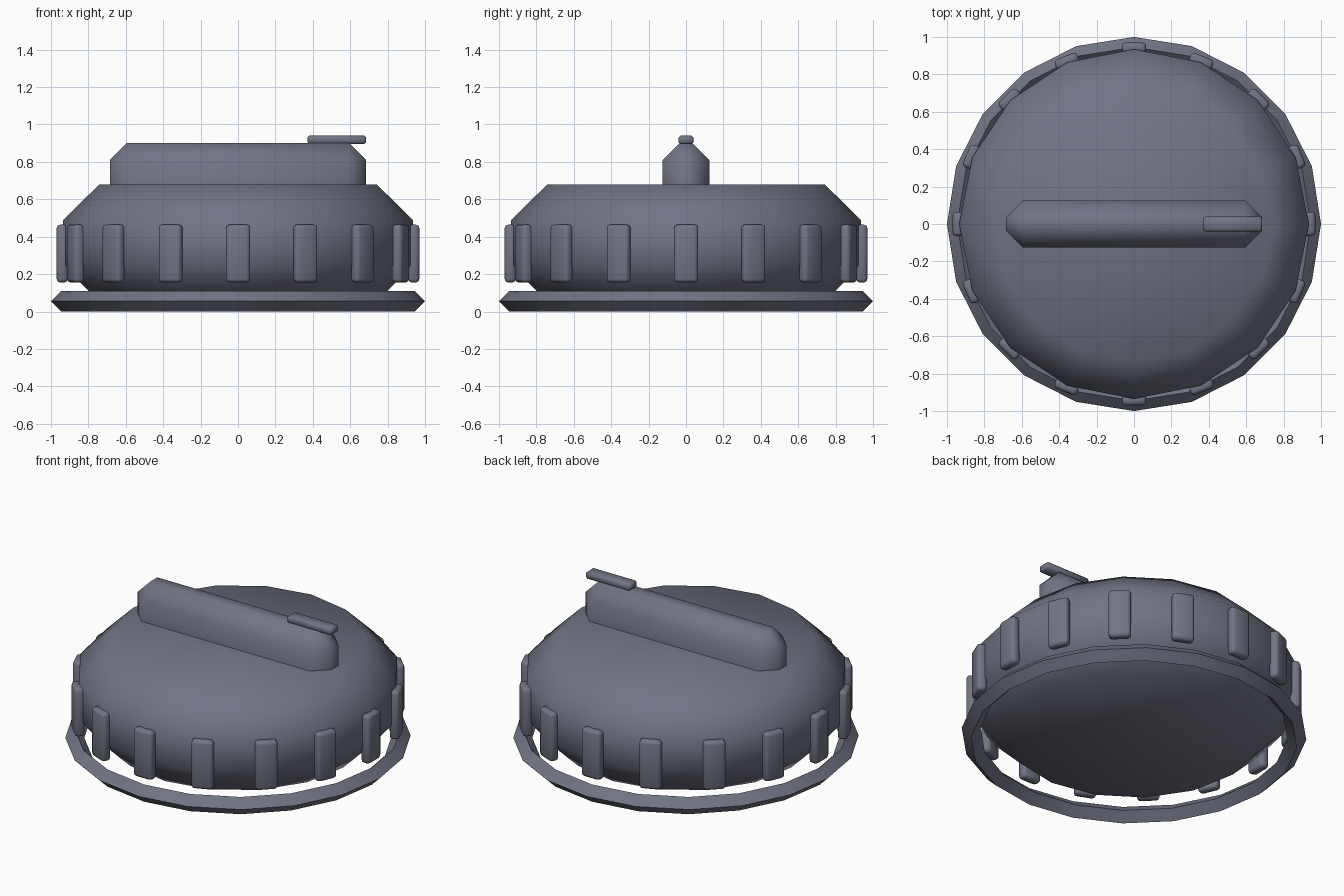
import bpy
import math
from mathutils import Matrix

cube = bpy.data.objects.get("Cube")
if cube:
    bpy.data.objects.remove(cube, do_unlink=True)

slate = bpy.data.materials.new("slate_grey")
slate.use_nodes = True
colour = (0.165, 0.175, 0.23, 1)
slate.diffuse_color = colour
slate.node_tree.nodes["Principled BSDF"].inputs["Base Color"].default_value = colour


def finish(name, bevel=0.0, segments=1, angle=None):
    """Name, bevel and smooth the active object."""
    obj = bpy.context.object
    obj.name = name
    obj.data.materials.append(slate)
    if bevel:
        mod = obj.modifiers.new("Bevel", "BEVEL")
        mod.width = bevel
        mod.segments = segments
        mod.limit_method = "ANGLE"
        mod.angle_limit = math.radians(40)
        bpy.ops.object.modifier_apply(modifier=mod.name)
    if angle is None:
        bpy.ops.object.shade_smooth()
    else:
        bpy.ops.object.shade_smooth_by_angle(angle=math.radians(angle))
    return obj


def box(name, size, centre, bevel, segments=1):
    bpy.ops.mesh.primitive_cube_add(size=1)
    bpy.context.object.data.transform(Matrix.Translation(centre) @ Matrix.Diagonal((*size, 1)))
    return finish(name, bevel, segments)


# Round body with chamfered rims
bpy.ops.mesh.primitive_cylinder_add(vertices=16, radius=0.935, depth=0.625,
                                    location=(0, 0, 0.3675))
finish("knob_body", 0.19)

# Loose ring around the foot
bpy.ops.mesh.primitive_torus_add(major_segments=20, minor_segments=4, major_radius=0.945,
                                 minor_radius=0.055, location=(0, 0, 0.055))
finish("base_ring", angle=60)

# Handle bar and its pointer
box("handle_bar", (1.37, 0.25, 0.5), (0, 0, 0.65), 0.09)
box("pointer", (0.315, 0.08, 0.045), (0.528, 0, 0.9175), 0.01)

# Grips around the side
for i in range(16):
    grip = box("grip", (0.06, 0.13, 0.31), (0.94, 0, 0.31), 0.02, 2)
    grip.rotation_euler.z = i * math.tau / 16
